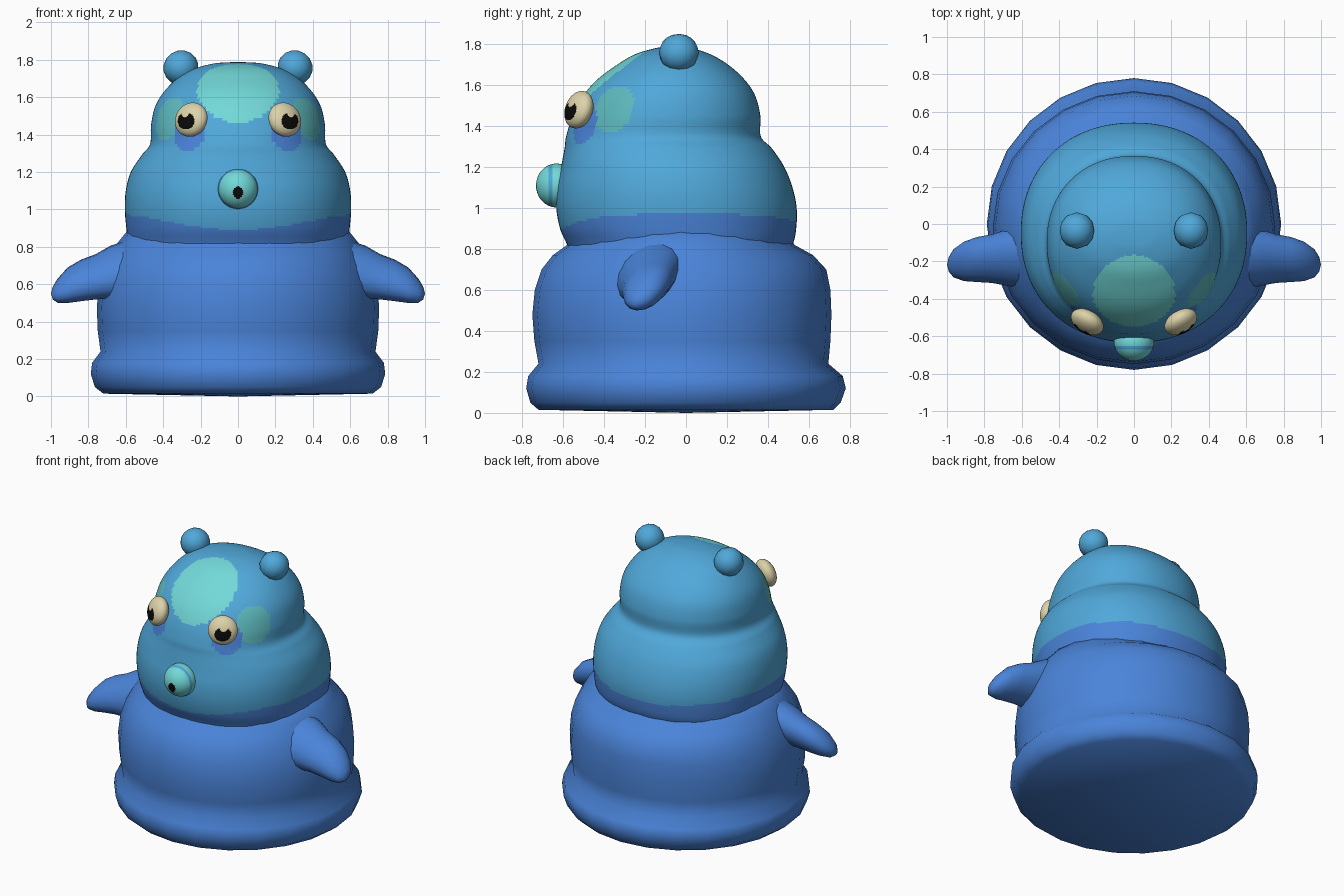
import bpy, bmesh, math
from mathutils import Matrix, Vector

if "Cube" in bpy.data.objects:
    bpy.data.objects.remove(bpy.data.objects["Cube"])


def mat(name, r, g, b):
    m = bpy.data.materials.new(name)
    m.diffuse_color = (r, g, b, 1)
    m.use_nodes = True
    m.node_tree.nodes["Principled BSDF"].inputs["Base Color"].default_value = m.diffuse_color
    return m


BLUE = mat("deep blue", 0.069, 0.231, 0.70)
SKY = mat("sky blue", 0.08, 0.39, 0.70)
AQUA = mat("pale aqua", 0.17, 0.69, 0.69)
TEAL = mat("soft teal", 0.11, 0.49, 0.52)
CREAM = mat("cream", 0.72, 0.65, 0.40)
BLACK = mat("black", 0.003, 0.003, 0.003)


def finish(name, bm, mats, rule=None, angle=60):
    """Turn a bmesh into a smooth object, colouring faces by a rule on their centre."""
    bmesh.ops.recalc_face_normals(bm, faces=bm.faces)
    if rule:
        for f in bm.faces:
            f.material_index = rule(f.calc_center_median())
    me = bpy.data.meshes.new(name)
    bm.to_mesh(me)
    bm.free()
    for m in mats:
        me.materials.append(m)
    ob = bpy.data.objects.new(name, me)
    bpy.context.collection.objects.link(ob)
    bpy.ops.object.select_all(action='DESELECT')
    ob.select_set(True)
    bpy.context.view_layer.objects.active = ob
    bpy.ops.object.shade_smooth_by_angle(angle=math.radians(angle))
    return ob


def refine(rows, steps):
    """Catmull-Rom interpolation between profile rows."""
    out = []
    for i in range(len(rows) - 1):
        a, b, c, d = (rows[max(i - 1, 0)], rows[i], rows[i + 1],
                      rows[min(i + 2, len(rows) - 1)])
        for s in range(steps):
            t = s / steps
            out.append([0.5 * (2 * q + (r - p) * t + (2 * p - 5 * q + 4 * r - w) * t * t
                               + (3 * q - p - 3 * r + w) * t ** 3)
                        for p, q, r, w in zip(a, b, c, d)])
    return out + [list(rows[-1])]


def skin(rings, start, end):
    """Bridge closed rings of points and close both ends with a fan."""
    bm = bmesh.new()
    vs = [[bm.verts.new(p) for p in ring] for ring in rings]
    n = len(vs[0])
    for a, b in zip(vs, vs[1:]):
        for i in range(n):
            bm.faces.new((a[i], a[(i + 1) % n], b[(i + 1) % n], b[i]))
    for ring, tip in ((vs[0], start), (vs[-1], end)):
        c = bm.verts.new(tip)
        for i in range(n):
            bm.faces.new((ring[i], ring[(i + 1) % n], c))
    return bm


def oval(z, rx, front, back, n, power):
    """Horizontal rounded ring spanning front..back in y."""
    cy, ry = (front + back) / 2, (back - front) / 2
    pts = []
    for i in range(n):
        a = 2 * math.pi * i / n
        c, s = math.cos(a), math.sin(a)
        pts.append((rx * math.copysign(abs(c) ** (2 / power), c),
                    cy + ry * math.copysign(abs(s) ** (2 / power), s), z))
    return pts


def ball(radii, matrix, u, v):
    bm = bmesh.new()
    bmesh.ops.create_uvsphere(bm, u_segments=u, v_segments=v, radius=1,
                              matrix=matrix @ Matrix.Diagonal((*radii, 1)))
    return bm


# Body with flared foot: z, half width, front y, back y
body = [(0.015, .72, -.72, .72), (.05, .765, -.76, .755), (.12, .787, -.78, .78),
        (.18, .78, -.77, .765), (.24, .735, -.72, .695), (.35, .75, -.74, .705),
        (.48, .755, -.75, .71), (.60, .742, -.738, .705), (.70, .71, -.705, .685),
        (.77, .675, -.65, .62), (.82, .645, -.58, .53), (.90, .58, -.53, .48)]
finish("body", skin([oval(*r, 24, 2) for r in body], (0, 0, 0), (0, 0, .92)), [BLUE])

# Head: wide jowls below, narrower dome above
head = [(.74, .57, -.55, .47), (.82, .585, -.58, .52), (.90, .597, -.615, .538),
        (1.0, .605, -.633, .54), (1.1, .60, -.63, .52), (1.2, .573, -.61, .48),
        (1.29, .515, -.593, .42), (1.35, .47, -.585, .365), (1.45, .465, -.553, .363),
        (1.55, .443, -.50, .337), (1.63, .395, -.43, .283), (1.70, .325, -.335, .205),
        (1.75, .24, -.25, .12), (1.78, .13, -.15, .03), (1.787, .04, -.09, -.03)]


def head_colour(p):
    q = Vector((abs(p.x), p.y, p.z))
    if (q - Vector((.27, -.51, 1.41))).length < .10:            # bags under the eyes
        return 0
    if (q - Vector((.38, -.36, 1.49))).length < .12:            # temple spots
        return 3
    d = q - Vector((0, -.385, 1.655))
    if (d.x / .22) ** 2 + (d.y / .25) ** 2 + (d.z / .25) ** 2 < 1:  # forehead spot
        return 2
    facing = p.y / math.hypot(p.x, p.y) if p.xy.length > .01 else 0
    edge = .97 - (.08 if p.y < 0 else .04) * facing ** 4        # collar line
    return 1 if p.z > edge else 0


rings = [oval(*r, 120, 2.15) for r in refine(head, 8)]
finish("head", skin(rings, (0, -.05, .74), (0, -.06, 1.788)),
       [BLUE, SKY, AQUA, TEAL], head_colour)

# Snout with a ring stripe and a small mouth
def snout_colour(p):
    if p.y < -.68 and (p.x / .027) ** 2 + ((p.z - 1.09) / .032) ** 2 < 1:
        return 2
    return 1 if -.672 < p.y < -.65 else 0


snout = ball((.107, .107, .10), Matrix.Translation((0, -.632, 1.11))
             @ Matrix.Rotation(math.pi / 2, 4, 'X'), 64, 48)
finish("snout", snout, [AQUA, SKY, BLACK], snout_colour)

# Arms: x, centre y, centre z, half depth, half height
arm = [(.58, -.18, .68, .17, .15), (.68, -.18, .665, .15, .135), (.76, -.185, .64, .13, .115),
       (.84, -.19, .62, .12, .105), (.91, -.20, .595, .105, .09), (.965, -.21, .565, .075, .06),
       (.99, -.215, .553, .04, .033)]

for side, sx in (("left", -1), ("right", 1)):
    rings = []
    for x, cy, cz, ry, rz in arm:
        ring = []
        for i in range(16):
            a = 2 * math.pi * i / 16
            dy = ry * math.cos(a)
            ring.append((sx * x, cy + dy, cz + rz * math.sin(a) + .3 * dy))
        rings.append(ring)
    finish(side + "_arm", skin(rings, (sx * .56, -.18, .68), (sx * 1.0, -.217, .55)), [BLUE])

    # Ear knob
    ear_pose = Matrix.Translation((sx * .305, -.035, 1.758)) @ Matrix.Rotation(sx * .6, 4, 'Y')
    finish(side + "_ear", ball((.095, .098, .092), ear_pose, 12, 8), [SKY])

    # Flattened eye with a notched pupil
    def eye_colour(p, sx=sx):
        x, z = sx * p.x, p.z
        pupil = math.hypot(x - .278, z - 1.473) < .045 and p.y < -.52
        return 1 if pupil and math.hypot(x - .283, z - 1.513) > .02 else 0

    look = Vector((sx * .48, -.82, .30)).to_track_quat('Z', 'Y').to_matrix().to_4x4()
    finish(side + "_eye", ball((.094, .094, .057),
           Matrix.Translation((sx * .25, -.523, 1.48)) @ look, 72, 48), [CREAM, BLACK], eye_colour)
